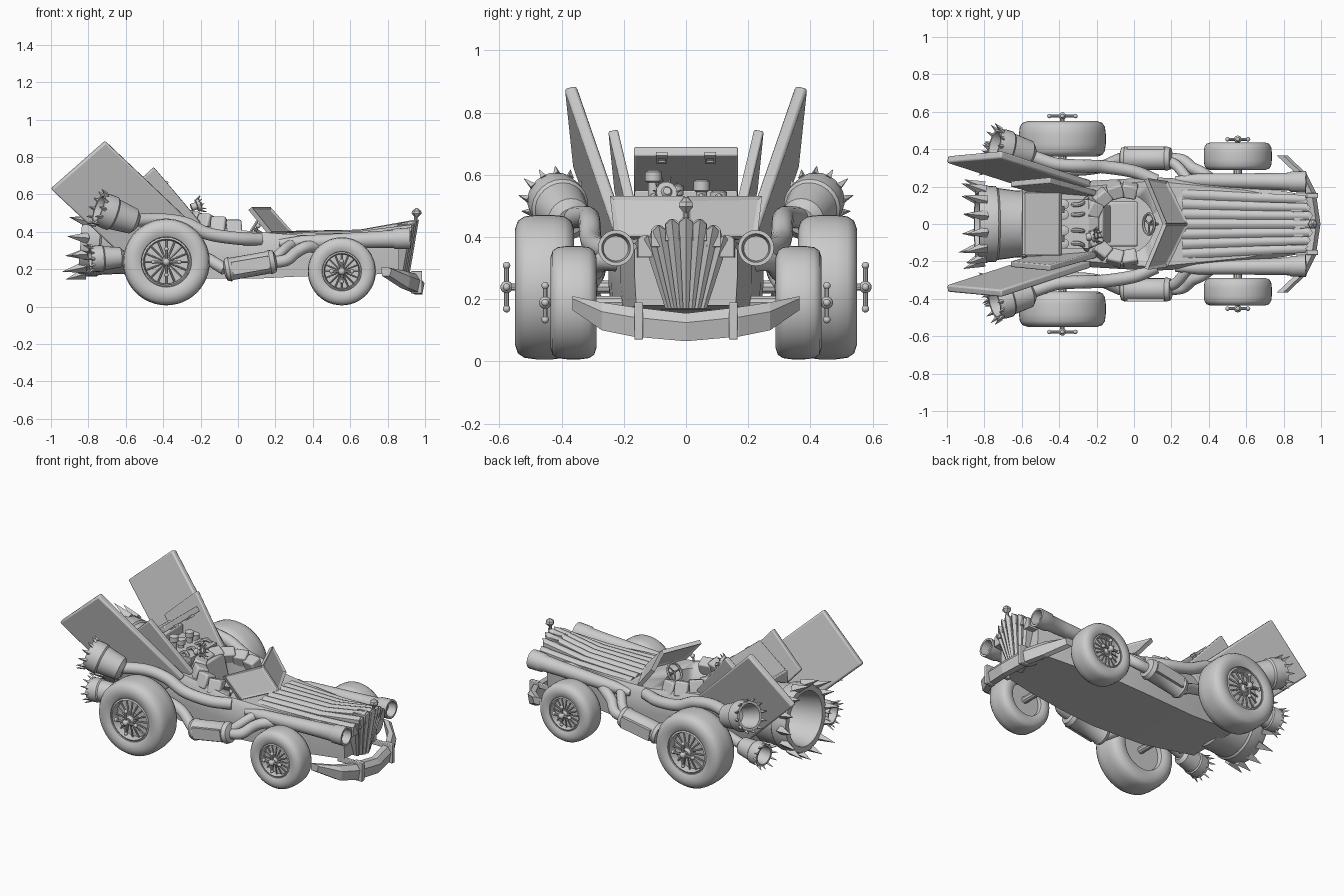
import bpy, bmesh, random
from math import sin, cos, pi, radians
from mathutils import Vector as V, Matrix

random.seed(4)
if "Cube" in bpy.data.objects:
    bpy.data.objects.remove(bpy.data.objects["Cube"])

grey = bpy.data.materials.new("plain grey")
grey.use_nodes = True
grey.diffuse_color = (0.6, 0.6, 0.6, 1)
grey.node_tree.nodes["Principled BSDF"].inputs["Base Color"].default_value = (0.6, 0.6, 0.6, 1)


def finish(bm, name, mirror=False, bevel=0, angle=35):
    bmesh.ops.recalc_face_normals(bm, faces=bm.faces)
    me = bpy.data.meshes.new(name)
    bm.to_mesh(me)
    bm.free()
    me.materials.append(grey)
    me.shade_smooth()
    me.set_sharp_from_angle(angle=radians(angle))
    ob = bpy.data.objects.new(name, me)
    bpy.context.collection.objects.link(ob)
    if bevel:
        m = ob.modifiers.new("bevel", "BEVEL")
        m.width, m.segments, m.limit_method = bevel, 2, "ANGLE"
    if mirror:
        m = ob.modifiers.new("mirror", "MIRROR")
        m.use_axis = (False, True, False)
        m.use_mirror_merge = False
    return ob


def loft(bm, rings, caps=True, closed=False):
    rows = [[bm.verts.new(p) for p in r] for r in rings]
    pairs = list(zip(rows, rows[1:])) + ([(rows[-1], rows[0])] if closed else [])
    for a, b in pairs:
        for i in range(len(a)):
            j = (i + 1) % len(a)
            bm.faces.new((a[i], a[j], b[j], b[i]))
    if caps and not closed:
        bm.faces.new(rows[0])
        bm.faces.new(rows[-1])


def lathe(bm, a, b, profile, n=24, closed=False):
    """Turn (distance, radius) pairs about the line from a towards b."""
    a, b = V(a), V(b)
    q = (b - a).to_track_quat("Z", "Y")
    loft(bm, [[a + q @ V((r * cos(2 * pi * i / n), r * sin(2 * pi * i / n), t))
               for i in range(n)] for t, r in profile], closed=closed)


def rod(bm, a, b, r, r2=None, n=10):
    lathe(bm, a, b, [(0, r), ((V(b) - V(a)).length, r if r2 is None else r2)], n)


def ball(bm, c, r):
    bmesh.ops.create_uvsphere(bm, u_segments=12, v_segments=8, radius=r, matrix=Matrix.Translation(c))


def box(bm, c, size, rot=Matrix()):
    bmesh.ops.create_cube(bm, size=1, matrix=Matrix.Translation(c) @ rot @ Matrix.Diagonal((*size, 1)))


def slab(bm, pts, t):
    pts = [V(p) for p in pts]
    nrm = (pts[1] - pts[0]).cross(pts[2] - pts[0]).normalized() * t / 2
    loft(bm, [[p - nrm for p in pts], [p + nrm for p in pts]])


def pipe(bm, pts, r, n=14, steps=6):
    """Sweep a circle along a smooth path through pts."""
    p = [V(c) for c in pts]
    p = [2 * p[0] - p[1]] + p + [2 * p[-1] - p[-2]]
    path = []
    for i in range(1, len(p) - 2):
        for k in range(steps):
            t = k / steps
            path.append(0.5 * (2 * p[i] + (p[i + 1] - p[i - 1]) * t
                        + (2 * p[i - 1] - 5 * p[i] + 4 * p[i + 1] - p[i + 2]) * t * t
                        + (3 * p[i] - p[i - 1] - 3 * p[i + 1] + p[i + 2]) * t ** 3))
    path.append(p[-2])
    rings = []
    for i, c in enumerate(path):
        d = (path[min(i + 1, len(path) - 1)] - path[max(i - 1, 0)]).normalized()
        u = d.cross(V((0, 0, 1))).normalized()
        w = u.cross(d)
        rings.append([c + r * (u * cos(2 * pi * k / n) + w * sin(2 * pi * k / n)) for k in range(n)])
    loft(bm, rings)


def crown(bm, a, b, r, n, length, flare):
    """Jagged ring of spikes around the far end of the line a to b."""
    a, b = V(a), V(b)
    q = (b - a).to_track_quat("Z", "Y")
    for i in range(n):
        t = 2 * pi * i / n
        out = q @ V((cos(t), sin(t), 0))
        k = length * random.uniform(0.7, 1.1)
        base = b + out * r - (q @ V((0, 0, 1))) * length * 0.4
        rod(bm, base, base + (q @ V((0, 0, 1))) * k * 1.3 + out * flare * k, r * 0.16, 0.001, 4)


# Wheels: tyre, spoked rim and winged hub nut
for name, x, y, R, hw, tip in (("rear", -0.383, 0.455, 0.232, 0.095, 0.592), ("front", 0.555, 0.362, 0.182, 0.074, 0.468)):
    bm = bmesh.new()
    side = [(-0.5, 0.55), (-0.88, 0.58), (-1, 0.68), (-1, 0.8), (-0.9, 0.92), (-0.68, 0.98), (-0.3, 1)]
    prof = [(t * hw, r * R) for t, r in side] + [(-t * hw, r * R) for t, r in reversed(side)]
    c, out = V((x, y, R + 0.007)), V((0, 1, 0))
    lathe(bm, c, c + out, prof, 48, closed=True)
    finish(bm, name + "_tyres", True, angle=50)
    bm = bmesh.new()
    rim = [(0.3, 0.56), (0.82, 0.57), (0.88, 0.53), (0.6, 0.5), (0.3, 0.5)]
    lathe(bm, c, c + out, [(t * hw, r * R) for t, r in rim], 32, closed=True)
    lathe(bm, c, c + out, [(-0.6 * hw, 0.56 * R), (0.4 * hw, 0.56 * R)], 32)
    for i in range(16):
        d = V((cos(i * pi / 8), 0, sin(i * pi / 8)))
        rod(bm, c + d * 0.08 * R + out * hw * 0.8, c + d * 0.52 * R + out * hw * 0.55, R * 0.022, n=6)
    lathe(bm, c, c + out, [(0, 0.13 * R), (0.8 * hw, 0.12 * R), (hw, 0.07 * R)], 16)
    finish(bm, name + "_spoked_rims", True)
    bm = bmesh.new()
    hub = V((x, tip - 0.015, c.z))
    rod(bm, c, hub, 0.012)
    ball(bm, hub, 0.02)
    for i in range(4):
        d = V((cos(i * pi / 2), 0, sin(i * pi / 2))) * R * 0.3
        rod(bm, hub, hub + d, 0.008)
        ball(bm, hub + d, 0.012)
    rod(bm, c, (x, 0, c.z), 0.022)
    finish(bm, name + "_hub_nuts_and_axle", True)

# Body shell with the cockpit cut out
bm = bmesh.new()
rings = []
for x, wb, wm, zb, zs, wt, zt in ((-0.6, 0.18, 0.19, 0.19, 0.42, 0.17, 0.46), (-0.25, 0.22, 0.23, 0.15, 0.4, 0.2, 0.44),
                                  (0.1, 0.24, 0.25, 0.15, 0.36, 0.23, 0.4), (0.3, 0.235, 0.24, 0.16, 0.35, 0.21, 0.385),
                                  (0.6, 0.2, 0.21, 0.165, 0.34, 0.18, 0.375), (0.86, 0.16, 0.165, 0.18, 0.36, 0.13, 0.39)):
    half = [(wb, zb), (wm, (zb + zs) / 2), (wm, zs), (wt, zt)]
    rings.append([V((x, y, z)) for y, z in half] + [V((x, -y, z)) for y, z in reversed(half)])
loft(bm, rings)
body = finish(bm, "body_shell")
bm = bmesh.new()
lathe(bm, (-0.05, 0, 0.24), (-0.05, 0, 1), [(0, 0.16), (0.5, 0.16)], 24)
cutter = finish(bm, "cockpit_cutter")
cut = body.modifiers.new("cockpit", "BOOLEAN")
cut.object, cut.solver = cutter, "EXACT"
bpy.context.view_layer.update()
shell = bpy.data.meshes.new_from_object(body.evaluated_get(bpy.context.evaluated_depsgraph_get()))
body.modifiers.clear()
body.data = shell
bpy.data.objects.remove(cutter)

# Fluted grille fanning out and running back into the hood
grille, hood = bmesh.new(), bmesh.new()
for k in range(-3, 4):
    top = 0.465 - 0.0065 * k * k
    fold = 0.009 * abs(k)
    def at(j, z, push=0, back=0):
        s = 0.019 + (z - 0.17) / 0.29 * 0.027
        return V((0.905 + (z - 0.17) * 0.17 - fold + push - back, j * s, z))
    front = [[at(k - 0.5, z), at(k, z + up, 0.012), at(k + 0.5, z), at(k + 0.5, z, 0, 0.09), at(k - 0.5, z, 0, 0.09)]
             for z, up in ((0.17, 0), (top - 0.018, 0.018))]
    loft(grille, front)
    rows = []
    for x, y, z, w in ((0.945 - fold, 0.044 * k, top, 0.0225), (0.65, 0.047 * k, 0.412 - 0.002 * k * k, 0.0245),
                       (0.26, 0.053 * k, 0.405 - 0.001 * k * k, 0.028)):
        rows.append([V((x, y + w * s, z - d)) for s, d in ((-1, 0.07), (-1, 0.014), (-0.5, 0.003), (0, 0), (0.5, 0.003), (1, 0.014), (1, 0.07))])
    loft(hood, rows)
finish(grille, "grille_flutes", angle=15)
finish(hood, "hood_flutes")
bm = bmesh.new()
rod(bm, (0.95, 0, 0.45), (0.95, 0, 0.49), 0.009)
lathe(bm, (0.955, 0, 0.478), (0.955, 0, 1), [(0, 0.008), (0.02, 0.027), (0.034, 0.024), (0.05, 0.003)], 6)
finish(bm, "hood_ornament", angle=10)

# Long headlight pods
bm = bmesh.new()
lathe(bm, (0.22, 0.235, 0.34), (0.92, 0.225, 0.365),
      [(0, 0.02), (0.12, 0.036), (0.5, 0.044), (0.61, 0.048), (0.62, 0.055), (0.7, 0.058), (0.7, 0.046), (0.65, 0.04), (0.65, 0.008)])
finish(bm, "headlight_pods", True)

# Swept bumper with straps
bm = bmesh.new()
loft(bm, [[V((x, y, z0)), V((x + 0.012, y, (z0 + z1) / 2 + 0.015)), V((x - 0.01, y, z1)), V((x - 0.045, y, z1)), V((x - 0.04, y, z0))]
          for x, y, z0, z1 in ((0.985, 0, 0.065, 0.155), (0.96, 0.17, 0.08, 0.175), (0.91, 0.27, 0.1, 0.19), (0.81, 0.365, 0.165, 0.21))])
finish(bm, "bumper", True, angle=10)
bm = bmesh.new()
box(bm, (0.955, 0.152, 0.13), (0.06, 0.028, 0.12))
box(bm, (0.88, 0.152, 0.17), (0.14, 0.022, 0.03))
finish(bm, "bumper_straps", True, 0.004)

# V windscreen frame with inset panes
bm = bmesh.new()
slab(bm, [(0.28, 0, 0.395), (0.17, 0.225, 0.395), (0.065, 0.24, 0.525), (0.165, 0, 0.525)], 0.026)
bmesh.ops.recalc_face_normals(bm, faces=bm.faces)
panes = sorted(bm.faces, key=lambda f: f.calc_area())[-2:]
bmesh.ops.inset_individual(bm, faces=panes, thickness=0.018, depth=-0.008)
finish(bm, "windscreen", True, angle=10)

# Tail fins: tall outer pair and short inner pair
bm = bmesh.new()
slab(bm, [(-1.0, 0.345, 0.63), (-0.71, 0.372, 0.885), (-0.23, 0.215, 0.43), (-0.52, 0.19, 0.18)], 0.04)
finish(bm, "outer_fins", True, 0.01, 25)
bm = bmesh.new()
slab(bm, [(-0.66, 0.215, 0.55), (-0.45, 0.235, 0.745), (-0.2, 0.165, 0.45), (-0.41, 0.145, 0.26)], 0.032)
finish(bm, "inner_fins", True, 0.006, 25)

# Raised engine lid, hinged at the back, with latches on its lip
bm = bmesh.new()
tilt = Matrix.Rotation(radians(-38), 4, "Y")
mid = V((-0.485, 0, 0.605))
box(bm, mid, (0.235, 0.335, 0.035), tilt)
box(bm, (-0.55, 0, 0.46), (0.1, 0.33, 0.18))
finish(bm, "engine_lid", bevel=0.005)
bm = bmesh.new()
for lx, dy, sx, sy in ((0.118, 0, 0.016, 0.036), (0.085, 0, 0.01, 0.034), (0.1, 0.014, 0.04, 0.007), (0.1, -0.014, 0.04, 0.007)):
    box(bm, mid + tilt @ V((lx, 0.078 + dy, -0.018)), (sx, sy, 0.014), tilt)
finish(bm, "lid_latches", True)

# Exposed engine with intake stacks and a toothed pulley
bm = bmesh.new()
box(bm, (-0.36, 0, 0.45), (0.24, 0.26, 0.13))
for y, z in ((-0.105, 0.615), (-0.035, 0.57), (0.05, 0.585), (0.105, 0.55)):
    lathe(bm, (-0.375, y, 0.47), (-0.375, y, 1), [(0, 0.018), (z - 0.51, 0.018), (z - 0.505, 0.027), (z - 0.475, 0.027), (z - 0.47, 0.016)], 14)
    pipe(bm, [(-0.36, y, 0.48), (-0.29, y, 0.53), (-0.25, y * 1.3, 0.46)], 0.012, 8)
lathe(bm, (-0.25, -0.07, 0.53), (-0.19, -0.06, 0.55), [(0, 0.02), (0.03, 0.02), (0.032, 0.034), (0.05, 0.034), (0.05, 0.018), (0.06, 0.012)], 18)
crown(bm, (-0.25, -0.07, 0.53), (-0.2, -0.062, 0.547), 0.034, 10, 0.018, 0.9)
finish(bm, "engine")

# Padded cockpit ring, seat and controls
bm = bmesh.new()
for i in range(9):
    t = radians(80 + 25 * i)
    box(bm, (-0.055 + 0.18 * cos(t), 0.185 * sin(t), 0.42 - 0.04 * cos(t)), (0.075, 0.082, 0.09), Matrix.Rotation(t, 4, "Z") @ Matrix.Rotation(-0.35, 4, "Y"))
box(bm, (-0.07, 0, 0.29), (0.18, 0.24, 0.07))
box(bm, (-0.17, 0, 0.38), (0.06, 0.2, 0.2), Matrix.Rotation(-0.25, 4, "Y"))
finish(bm, "seat_pads", bevel=0.01)
bm = bmesh.new()
c, d = V((0.08, 0, 0.42)), V((-0.8, 0, 0.5)).normalized()
lathe(bm, c, c + d, [(0.008 * sin(k * pi / 3), 0.055 + 0.008 * cos(k * pi / 3)) for k in range(6)], 24, closed=True)
for a in (0, 2 * pi / 3, 4 * pi / 3):
    rod(bm, c, c + d.to_track_quat("Z", "Y") @ V((cos(a), sin(a), 0)) * 0.055, 0.005, n=6)
rod(bm, c, c - d * 0.14, 0.009)
rod(bm, (0.08, -0.21, 0.37), (0.105, -0.22, 0.425), 0.006)
ball(bm, (0.107, -0.22, 0.432), 0.013)
finish(bm, "steering_wheel_and_lever")

# Side exhausts: mufflers, pipes and jagged trumpets
bm = bmesh.new()
lathe(bm, (-0.075, 0.35, 0.195), (0.21, 0.35, 0.245), [(0, 0.03), (0.01, 0.058), (0.03, 0.066), (0.04, 0.06), (0.24, 0.06),
                                                     (0.25, 0.066), (0.275, 0.058), (0.285, 0.03)])
box(bm, (0.067, 0.405, 0.22), (0.2, 0.02, 0.07), Matrix.Rotation(-0.17, 4, "Y"))
finish(bm, "mufflers", True)
bm = bmesh.new()
pipe(bm, [(-0.58, 0.375, 0.46), (-0.42, 0.32, 0.465), (-0.28, 0.31, 0.445), (-0.16, 0.305, 0.39), (0, 0.28, 0.365), (0.12, 0.23, 0.36)], 0.035)
pipe(bm, [(-0.62, 0.32, 0.27), (-0.4, 0.29, 0.3), (-0.2, 0.3, 0.27), (-0.07, 0.35, 0.2)], 0.032)
pipe(bm, [(0.18, 0.35, 0.235), (0.26, 0.34, 0.25), (0.31, 0.3, 0.29), (0.37, 0.27, 0.32), (0.46, 0.2, 0.32)], 0.032)
pipe(bm, [(0.18, 0.34, 0.24), (0.23, 0.31, 0.29), (0.28, 0.25, 0.33), (0.33, 0.2, 0.34)], 0.028)
finish(bm, "exhaust_pipes", True)
bm = bmesh.new()
for a, b, r in (((-0.54, 0.37, 0.45), (-0.745, 0.425, 0.525), 0.088), ((-0.61, 0.32, 0.265), (-0.79, 0.345, 0.255), 0.067)):
    n = (V(b) - V(a)).length
    lathe(bm, a, b, [(0, r * 0.5), (n * 0.1, r * 0.8), (n * 0.6, r * 0.96), (n * 0.64, r * 1.06), (n * 0.8, r * 1.06),
                     (n, r), (n, r * 0.82), (n * 0.4, r * 0.6)])
    crown(bm, a, b, r * 0.97, 12, 0.032, 0.75)
finish(bm, "exhaust_trumpets", True)

# Rear jet nozzle with spikes
bm = bmesh.new()
a, b = (-0.53, 0, 0.345), (-0.84, 0, 0.37)
lathe(bm, a, b, [(0, 0.15), (0.02, 0.175), (0.11, 0.18), (0.2, 0.192), (0.21, 0.202), (0.29, 0.207),
                 (0.311, 0.2), (0.311, 0.165), (0.08, 0.13)], 32)
crown(bm, a, b, 0.198, 14, 0.09, 0.5)
finish(bm, "jet_nozzle")
